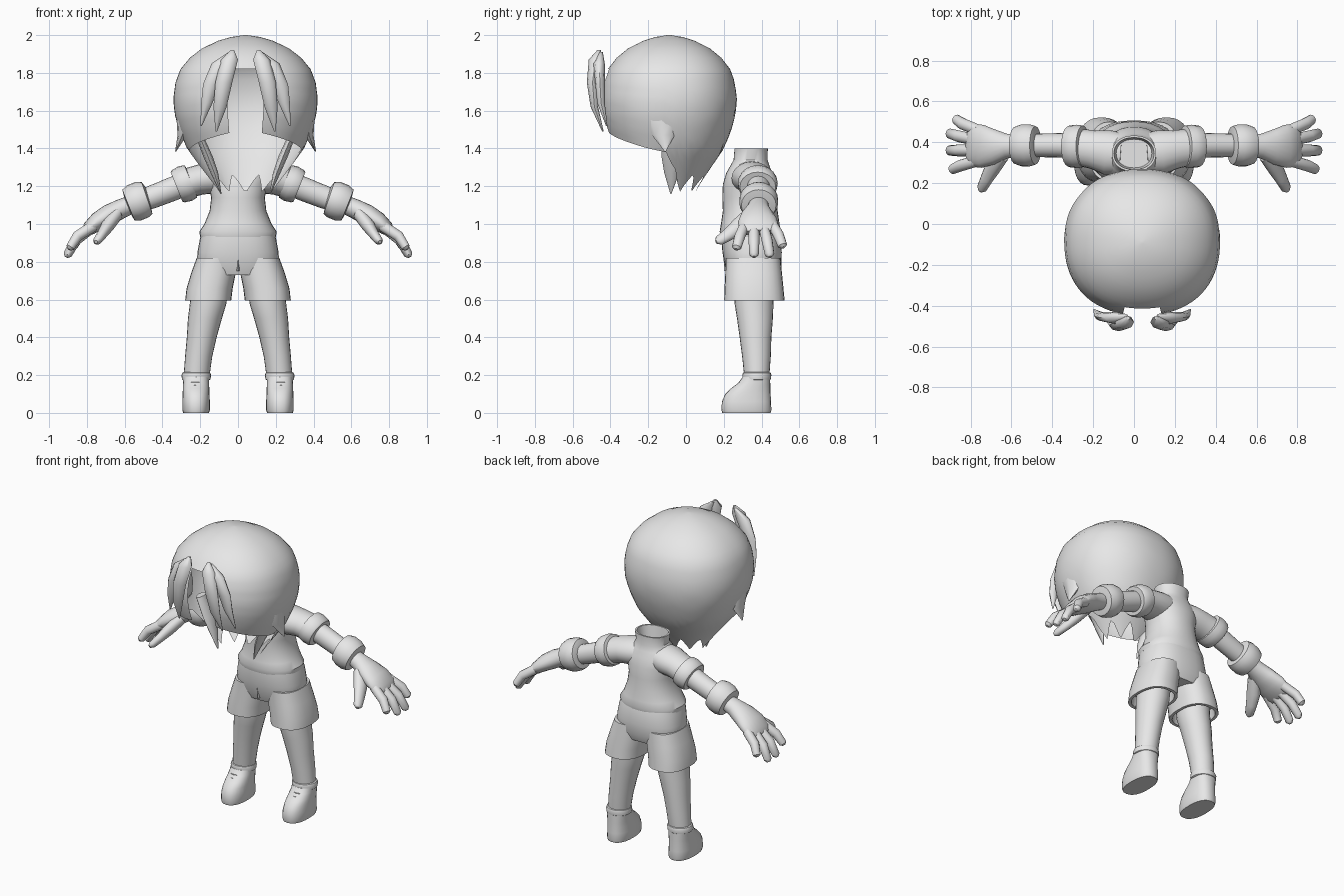
import bpy, math
from mathutils import Vector

grey = bpy.data.materials.new("light_grey")
grey.diffuse_color = (0.8, 0.8, 0.8, 1)


def finish(name, verts, faces, mirror=False, x=0.0, angle=40):
    me = bpy.data.meshes.new(name)
    me.from_pydata(verts, [], faces)
    me.materials.append(grey)
    ob = bpy.data.objects.new(name, me)
    bpy.context.collection.objects.link(ob)
    ob.location.x = x
    if mirror:
        ob.modifiers.new("mirror", 'MIRROR')
    bpy.ops.object.select_all(action='DESELECT')
    ob.select_set(True)
    bpy.context.view_layer.objects.active = ob
    bpy.ops.object.shade_smooth_by_angle(angle=math.radians(angle))
    return ob


def loft(name, rings, n=20, along_x=False, p=2.0, **kw):
    """Skin rings (x, y, z, ra, rb); level rings, or rings square to the path for arms."""
    verts, faces = [], []
    pts = [Vector(r[:3]) for r in rings]
    for i, r in enumerate(rings):
        a, b = Vector((1, 0, 0)), Vector((0, 1, 0))
        if along_x:
            t = (pts[min(i + 1, len(pts) - 1)] - pts[max(i - 1, 0)]).normalized()
            a = Vector((0, 1, 0))
            a = (a - t * a.dot(t)).normalized()
            b = t.cross(a)
        for k in range(n):
            w = 2 * math.pi * k / n
            c, s = math.cos(w), math.sin(w)
            c = math.copysign(abs(c) ** (2 / p), c)
            s = math.copysign(abs(s) ** (2 / p), s)
            verts.append(pts[i] + a * c * r[3] + b * s * r[4])
    for i in range(len(rings) - 1):
        for k in range(n):
            q = (k + 1) % n
            f = (i * n + k, i * n + q, (i + 1) * n + q, (i + 1) * n + k)
            faces.append(f)
    faces.append(tuple(reversed(range(n))))
    faces.append(tuple(range((len(rings) - 1) * n, len(rings) * n)))
    if not along_x and pts[-1].z < pts[0].z:
        faces = [tuple(reversed(f)) for f in faces]
    return finish(name, verts, faces, **kw)


def lerp(table, v):
    for (a, fa), (b, fb) in zip(table, table[1:]):
        if a <= v <= b:
            return fa + (fb - fa) * (v - a) / (b - a)
    return table[0][1] if v < table[0][0] else table[-1][1]


# Hair shell: rounded cap narrowing to the nape, open below and at the brow
profile = [(1.15, .36), (1.2, .43), (1.3, .62), (1.4, .81), (1.5, .92), (1.58, .98), (1.66, 1),
           (1.75, .97), (1.82, .9), (1.88, .77), (1.93, .6), (1.97, .38), (1.99, .2), (2.0, .02)]
hem = [(0, 1.5), (35, 1.45), (70, 1.4), (88, 1.38), (100, 1.22), (180, 1.21)]
upper = [2.0, 1.99, 1.97, 1.95, 1.93, 1.905, 1.88, 1.85, 1.82]
N, LOW = 72, 12
rows = len(upper) + LOW
verts, faces = [], []
for k in range(N):
    deg = (k + 0.5) * 360 / N
    fold = min(deg, 360 - deg)                 # 0 at the brow, 180 at the nape
    edge = lerp(hem, fold)
    if fold > 95:
        edge += 0.05 * (abs(((fold - 95) % 34) / 17 - 1) * 2 - 1)
    zs = upper + [1.82 + (edge - 1.82) * (j + 1) / LOW for j in range(LOW)]
    sx, cy = math.sin(math.radians(deg)), -math.cos(math.radians(deg))
    ex = 2 / 2.2
    for z in zs:
        r = lerp(profile, z)
        verts.append((.383 * r * math.copysign(abs(sx) ** ex, sx),
                      -.09 + .36 * r * math.copysign(abs(cy) ** ex, cy), z))
for k in range(N):
    q = (k + 1) % N
    mid = min(k + 1, N - k - 1)
    for j in range(rows - 1):
        if mid <= 2 and j >= len(upper) - 1:     # gap between the fringe locks
            continue
        faces.append((k * rows + j, k * rows + j + 1, q * rows + j + 1, q * rows + j))
faces.append(tuple(k * rows for k in range(N)))
finish("hair_shell", verts, faces, x=.04)

# Fringe locks and side spikes
hair = dict(n=8, mirror=True, x=.04, angle=50)
loft("fringe_inner", [(.07, -.46, 1.92, .01, .01), (.085, -.48, 1.87, .045, .035),
                      (.115, -.495, 1.75, .045, .03), (.135, -.485, 1.62, .035, .02),
                      (.155, -.44, 1.49, .004, .004)], **hair)
loft("fringe_outer", [(.08, -.45, 1.91, .01, .01), (.13, -.46, 1.85, .05, .03),
                      (.18, -.455, 1.74, .045, .025), (.205, -.45, 1.64, .03, .02),
                      (.235, -.42, 1.52, .004, .004)], **hair)
loft("side_spike", [(.33, -.14, 1.66, .02, .06), (.335, -.13, 1.55, .03, .08),
                    (.335, -.12, 1.47, .025, .06), (.37, -.11, 1.385, .003, .004)], **hair)
loft("nape_lock", [(.25, -.08, 1.48, .02, .05), (.2, -.07, 1.36, .025, .06),
                   (.165, -.075, 1.27, .02, .04), (.13, -.08, 1.16, .003, .003)], **hair)

# Shirt with collar and hollow neck opening
loft("shirt", [(0, .34, .93, .2, .155), (0, .34, .96, .205, .162), (0, .34, 1.0, .178, .155),
               (0, .34, 1.07, .15, .145), (0, .335, 1.14, .142, .143), (0, .335, 1.21, .155, .14),
               (0, .335, 1.27, .16, .122), (0, .338, 1.305, .125, .105), (0, .342, 1.34, .1, .09),
               (0, .345, 1.4, .108, .088), (0, .345, 1.4, .098, .078), (0, .345, 1.32, .085, .07)],
     n=32, p=2.2)

# Shorts: hips, legs and the front flap
loft("shorts_hips", [(0, .355, .73, .19, .13), (0, .355, .78, .218, .15), (0, .35, .85, .215, .157),
                     (0, .345, .92, .202, .158), (0, .34, .965, .19, .15)], n=32, p=2.4)
loft("shorts_leg", [(.115, .355, .82, .104, .145), (.13, .358, .74, .118, .15),
                    (.15, .36, .66, .122, .156), (.158, .362, .595, .122, .16),
                    (.158, .362, .595, .105, .14), (.155, .36, .66, .1, .13)],
     n=28, p=2.4, mirror=True)
loft("shorts_flap", [(0, .3, .75, .012, .1), (0, .3, .8, .025, .1), (0, .3, .86, .035, .107)], n=12)

# Legs, ankle bands and shoes
loft("leg", [(.15, .36, .68, .1, .105), (.158, .36, .58, .097, .103), (.175, .365, .5, .09, .095),
             (.192, .368, .4, .079, .084), (.208, .373, .3, .072, .076), (.221, .375, .18, .068, .065)],
     n=24, mirror=True)
loft("ankle_band", [(.221, .375, .172, .066, .066), (.221, .375, .178, .076, .074),
                    (.221, .375, .2, .078, .077), (.22, .375, .212, .074, .073),
                    (.22, .375, .216, .066, .066)], n=24, mirror=True)
loft("shoe", [(.222, .32, 0, .068, .128), (.222, .32, .015, .073, .132), (.222, .32, .06, .073, .13),
              (.222, .328, .1, .071, .12), (.222, .343, .13, .07, .104),
              (.222, .362, .16, .069, .084), (.222, .372, .19, .069, .073)],
     n=24, p=2.4, mirror=True)
for i, (y, z) in enumerate([(.24, .125), (.262, .143), (.28, .16)]):
    loft(f"lace_{i}", [(.225, y + .01, z - .004, .03, .012), (.225, y + .01, z + .004, .03, .012)],
         n=8, mirror=True)

# Sleeves with thick hems, forearms and wrist cuffs
arm = dict(along_x=True, mirror=True)
loft("sleeve", [(.06, .345, 1.25, .1, .085), (.13, .35, 1.245, .11, .085), (.2, .365, 1.235, .095, .08),
                (.27, .375, 1.215, .09, .08)], **arm)
loft("sleeve_hem", [(.245, .38, 1.228, .08, .07), (.25, .38, 1.226, .102, .092),
                    (.28, .38, 1.214, .106, .098), (.315, .38, 1.2, .102, .092),
                    (.325, .38, 1.196, .095, .085), (.325, .38, 1.196, .06, .055)], **arm)
loft("forearm", [(.25, .38, 1.225, .062, .064), (.36, .385, 1.18, .06, .063),
                 (.45, .385, 1.145, .058, .061), (.56, .385, 1.105, .056, .055)], **arm)
loft("wrist_cuff", [(.475, .385, 1.14, .06, .06), (.482, .385, 1.138, .094, .09),
                    (.51, .385, 1.128, .103, .1), (.55, .385, 1.112, .103, .1),
                    (.58, .385, 1.1, .092, .088), (.585, .385, 1.098, .055, .05)], **arm)

# Hands: palm, four fingers and thumb
loft("palm", [(.56, .385, 1.105, .052, .048), (.62, .382, 1.08, .06, .052),
              (.68, .378, 1.05, .085, .055), (.74, .38, 1.015, .105, .05),
              (.79, .385, .975, .105, .038), (.81, .387, .955, .09, .02)], **arm)
tips = [(.895, .265, .865), (.91, .36, .825), (.91, .445, .825), (.875, .515, .875)]
for i, (x, y, z) in enumerate(tips):
    root, tip = Vector((.765, .31 + .05 * i, .99)), Vector((x, y, z))
    mid = root.lerp(tip, .55) + Vector((.014, 0, .014))
    end = mid.lerp(tip, .85)
    loft(f"finger_{i}", [(*root, .028, .03), (*mid, .029, .028), (*end, .025, .023),
                         (*tip, .01, .01)], n=12, **arm)
loft("thumb", [(.645, .34, 1.05, .04, .035), (.69, .28, .99, .045, .035), (.72, .225, .945, .036, .027),
               (.745, .175, .912, .028, .022), (.752, .16, .905, .01, .01)], n=12, **arm)
